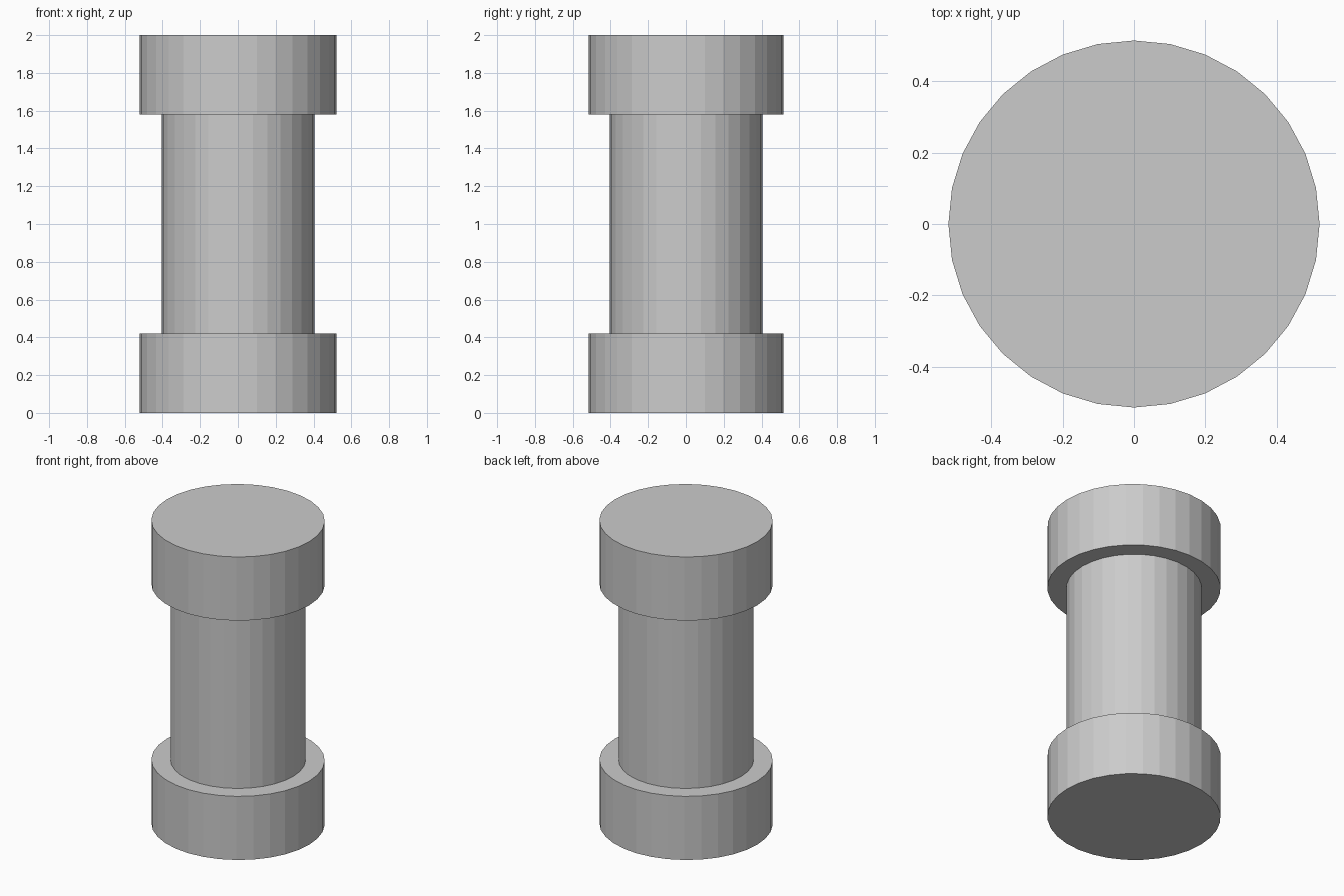
import bpy

if "Cube" in bpy.data.objects:
    bpy.data.objects.remove(bpy.data.objects["Cube"])


def cylinder(name, rx, ry, z0, z1):
    bpy.ops.mesh.primitive_cylinder_add(vertices=32, radius=1, depth=1,
                                        location=(0, 0, (z0 + z1) / 2))
    ob = bpy.context.object
    ob.name = name
    ob.scale = (rx, ry, z1 - z0)
    bpy.ops.object.transform_apply(location=False, rotation=False, scale=True)
    return ob


# wide end caps
for name, z0, z1 in (("bottom_cap", 0, 0.42), ("top_cap", 1.58, 2)):
    cylinder(name, 0.521, 0.515, z0, z1)

# narrow shaft between the caps
cylinder("shaft", 0.405, 0.405, 0.42, 1.58)
